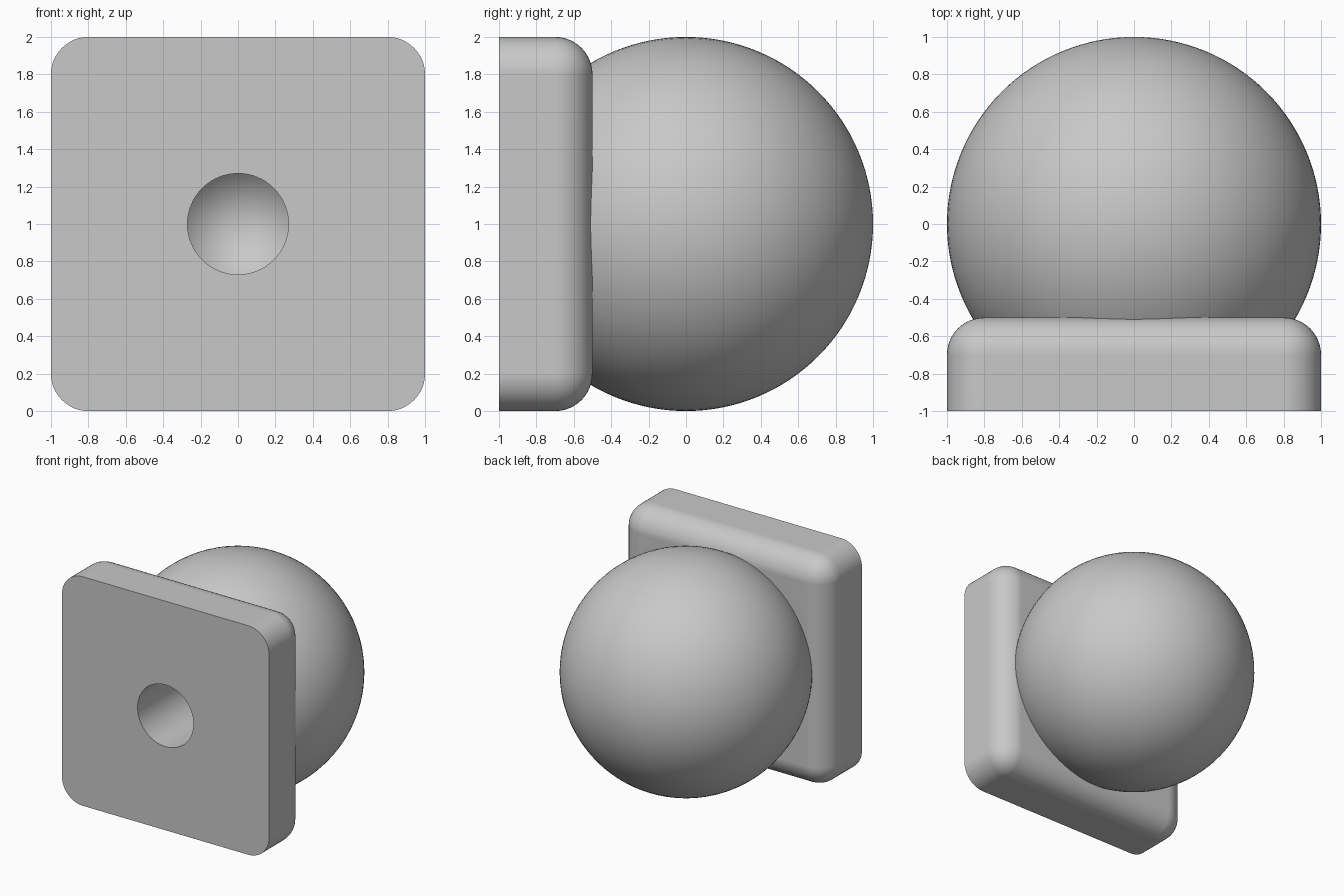
import bpy, bmesh, math
from mathutils import Matrix, Vector

default = bpy.data.objects.get("Cube")
if default:
    bpy.data.objects.remove(default, do_unlink=True)

CENTRE = Vector((0, 0, 1))
HOLE_R = 0.27
FILLET = 0.2

grey = bpy.data.materials.new("plain grey")
grey.use_nodes = True
colour = (0.58, 0.58, 0.58, 1)
grey.diffuse_color = colour
grey.node_tree.nodes["Principled BSDF"].inputs["Base Color"].default_value = colour


def make_object(name, bm):
    bmesh.ops.recalc_face_normals(bm, faces=bm.faces)
    mesh = bpy.data.meshes.new(name)
    bm.to_mesh(mesh)
    bm.free()
    mesh.materials.append(grey)
    obj = bpy.data.objects.new(name, mesh)
    bpy.context.collection.objects.link(obj)
    return obj


# Square plate, rounded at its corners and around its back rim
bm = bmesh.new()
bmesh.ops.create_cube(bm, size=1, matrix=Matrix.Translation((0, -0.75, 1))
                      @ Matrix.Diagonal((2, 0.5, 2, 1)))
rounded = [e for e in bm.edges if any(v.co.y > -0.6 for v in e.verts)]
bmesh.ops.bevel(bm, geom=rounded, offset=FILLET, segments=12, profile=0.5,
                affect='EDGES')
knob = make_object("ball_knob", bm)

# Ball, trimmed flat where it is buried in the plate
bm = bmesh.new()
bmesh.ops.create_uvsphere(bm, u_segments=96, v_segments=64, radius=1,
                          matrix=Matrix.Translation(CENTRE)
                          @ Matrix.Rotation(math.pi / 2, 4, 'X'))
cut = bmesh.ops.bisect_plane(bm, geom=bm.verts[:] + bm.edges[:] + bm.faces[:],
                             plane_co=(0, -0.81, 0), plane_no=(0, 1, 0),
                             clear_inner=True)
rim = [g for g in cut["geom_cut"] if isinstance(g, bmesh.types.BMEdge)]
bmesh.ops.edgeloop_fill(bm, edges=rim)
ball = make_object("ball", bm)

# Round blind hole with a conical end
bm = bmesh.new()
profile = [(0, -1.2), (HOLE_R, -1.2), (HOLE_R, 0), (0, HOLE_R)]
points = [bm.verts.new((r, y, 1)) for r, y in profile]
edges = [bm.edges.new(pair) for pair in zip(points, points[1:])]
bmesh.ops.spin(bm, geom=points + edges, cent=CENTRE, axis=(0, 1, 0),
               angle=math.tau, steps=64)
bmesh.ops.remove_doubles(bm, verts=bm.verts, dist=0.0001)
drill = make_object("hole_cutter", bm)

# Join the ball to the plate, then drill the hole
for helper, operation in ((ball, 'UNION'), (drill, 'DIFFERENCE')):
    helper.hide_render = True
    mod = knob.modifiers.new(helper.name, 'BOOLEAN')
    mod.object = helper
    mod.operation = operation
    mod.solver = 'EXACT'
depsgraph = bpy.context.evaluated_depsgraph_get()
result = bpy.data.meshes.new_from_object(knob.evaluated_get(depsgraph))
knob.modifiers.clear()
knob.data = result
for helper in (ball, drill):
    bpy.data.objects.remove(helper, do_unlink=True)

# Smooth curves, crisp rims and flat faces
bpy.ops.object.select_all(action='DESELECT')
knob.select_set(True)
bpy.context.view_layer.objects.active = knob
bpy.ops.object.shade_smooth_by_angle(angle=math.radians(25))
weighted = knob.modifiers.new("flat_face_normals", 'WEIGHTED_NORMAL')
weighted.keep_sharp = True
